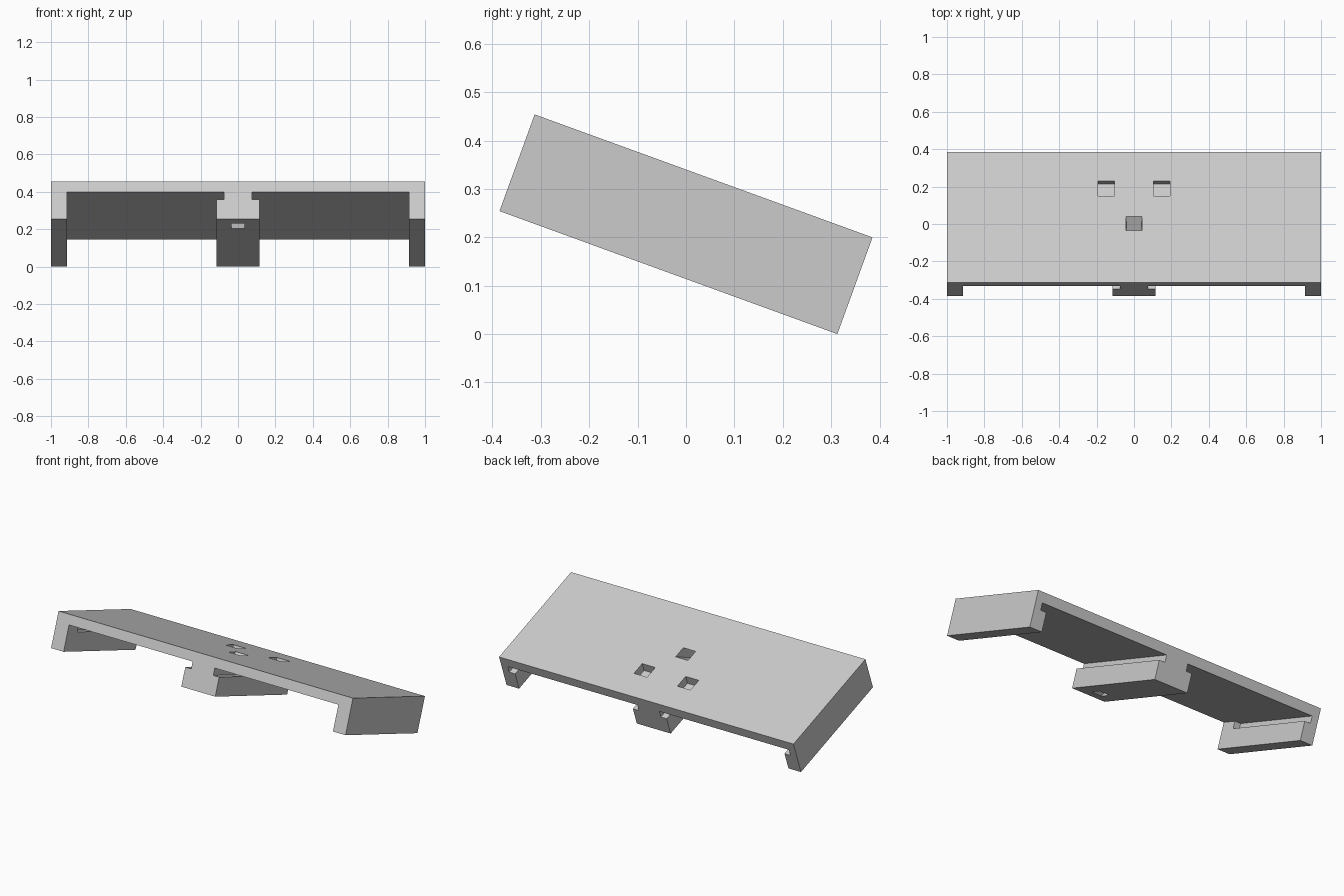
import bpy
import bmesh
from math import radians
from mathutils import Matrix, Vector

if "Cube" in bpy.data.objects:
    bpy.data.objects.remove(bpy.data.objects["Cube"], do_unlink=True)

LENGTH, HEIGHT = 0.743, 0.2126      # along the slope, across it
DECK, LIP = 0.154, 0.112            # underside of deck, top of rail lips
LEG, NECK, RAIL = 0.915, 0.075, 0.115
TILT = radians(-20)

grey = bpy.data.materials.new("light grey")
grey.use_nodes = True
grey.diffuse_color = (0.6, 0.6, 0.6, 1)
grey.node_tree.nodes["Principled BSDF"].inputs["Base Color"].default_value = (0.6, 0.6, 0.6, 1)


def make_object(name, bm):
    bmesh.ops.recalc_face_normals(bm, faces=bm.faces)
    mesh = bpy.data.meshes.new(name)
    bm.to_mesh(mesh)
    bm.free()
    mesh.materials.append(grey)
    obj = bpy.data.objects.new(name, mesh)
    bpy.context.collection.objects.link(obj)
    return obj


def rect(x0, x1, y0, y1, z):
    return [Vector(p) for p in ((x0, y0, z), (x1, y0, z), (x1, y1, z), (x0, y1, z))]


def loft(bm, lower, upper):
    """Closed solid between two matching outlines."""
    a = [bm.verts.new(p) for p in lower]
    b = [bm.verts.new(p) for p in upper]
    bm.faces.new(a[::-1])
    bm.faces.new(b)
    for i in range(len(a)):
        j = (i + 1) % len(a)
        bm.faces.new((a[i], a[j], b[j], b[i]))


def box(bm, x0, x1, y0, y1, z0, z1):
    loft(bm, rect(x0, x1, y0, y1, z0), rect(x0, x1, y0, y1, z1))


# Deck with side legs and a central T rail, one mirrored profile
half = [(RAIL, 0), (RAIL, LIP), (NECK, LIP), (NECK, DECK),
        (LEG, DECK), (LEG, 0), (1, 0), (1, HEIGHT)]
profile = half + [(-x, z) for x, z in reversed(half)]
bm = bmesh.new()
loft(bm, [(x, 0, z) for x, z in profile], [(x, LENGTH, z) for x, z in profile])
body = make_object("sloped_deck", bm)

# Cutters: leg grooves with a front stop, blind pockets, slanted channel
bm = bmesh.new()
for s in (-1, 1):
    groove = sorted((s * (LEG - 0.02), s * (LEG + 0.04)))
    box(bm, *groove, 0.1, LENGTH + 0.1, LIP, DECK)
    pocket = sorted((s * 0.103, s * 0.192))
    box(bm, *pocket, 0.493, 0.578, HEIGHT - 0.052, HEIGHT + 0.1)
low = rect(-0.035, 0.035, 0.073, 0.146, 0)
high = rect(-0.042, 0.042, 0.297, 0.376, HEIGHT)
loft(bm, [p + (p - q) * 0.1 for p, q in zip(low, high)],
     [q + (q - p) * 0.1 for p, q in zip(low, high)])
cutter = make_object("cutter", bm)
cutter.hide_render = True

cut = body.modifiers.new("cut", "BOOLEAN")
cut.operation = "DIFFERENCE"
cut.solver = "EXACT"
cut.object = cutter
bpy.context.view_layer.objects.active = body
bpy.ops.object.modifier_apply(modifier=cut.name)
bpy.data.objects.remove(cutter, do_unlink=True)

# Tilt down towards the back, then centre on the ground
body.data.transform(Matrix.Rotation(TILT, 4, "X"))
ys = [v.co.y for v in body.data.vertices]
zs = [v.co.z for v in body.data.vertices]
body.data.transform(Matrix.Translation((0, -(min(ys) + max(ys)) / 2, -min(zs))))
